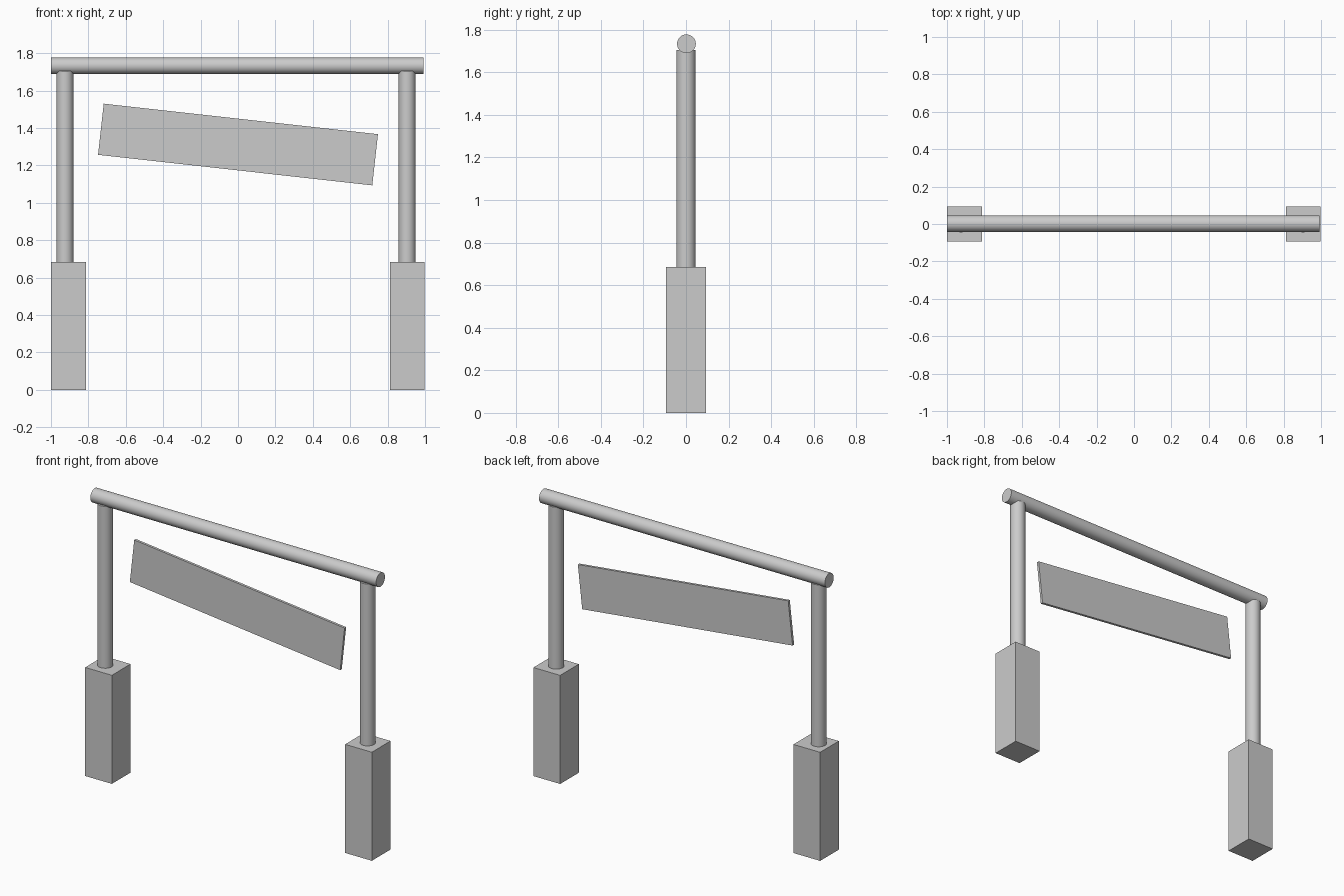
import bpy
from math import radians

if "Cube" in bpy.data.objects:
    bpy.data.objects.remove(bpy.data.objects["Cube"])


def box(name, loc, size, rot_y=0.0):
    bpy.ops.mesh.primitive_cube_add(size=1, location=loc)
    o = bpy.context.object
    o.name = name
    o.scale = size
    bpy.ops.object.transform_apply(location=False, rotation=False, scale=True)
    o.rotation_euler = (0, rot_y, 0)
    return o


def rod(name, loc, radius, length, rot_y=0.0):
    bpy.ops.mesh.primitive_cylinder_add(vertices=48, radius=radius, depth=length,
                                        location=loc, rotation=(0, rot_y, 0))
    o = bpy.context.object
    o.name = name
    bpy.ops.object.shade_smooth_by_angle(angle=radians(30))
    return o


# Square bases with round posts standing on them
for side, base_x, post_x in (("left", -0.907, -0.925), ("right", 0.905, 0.904)):
    box(side + "_base", (base_x, 0, 0.342), (0.186, 0.186, 0.684))
    rod(side + "_post", (post_x, 0, 1.194), 0.045, 1.02)

# Round top beam
rod("top_beam", (-0.004, 0.002, 1.733), 0.044, 1.992, radians(90))

# Thin tilted sign panel hanging below the beam
box("sign_panel", (0, 0, 1.312), (1.475, 0.016, 0.275), radians(6.35))
